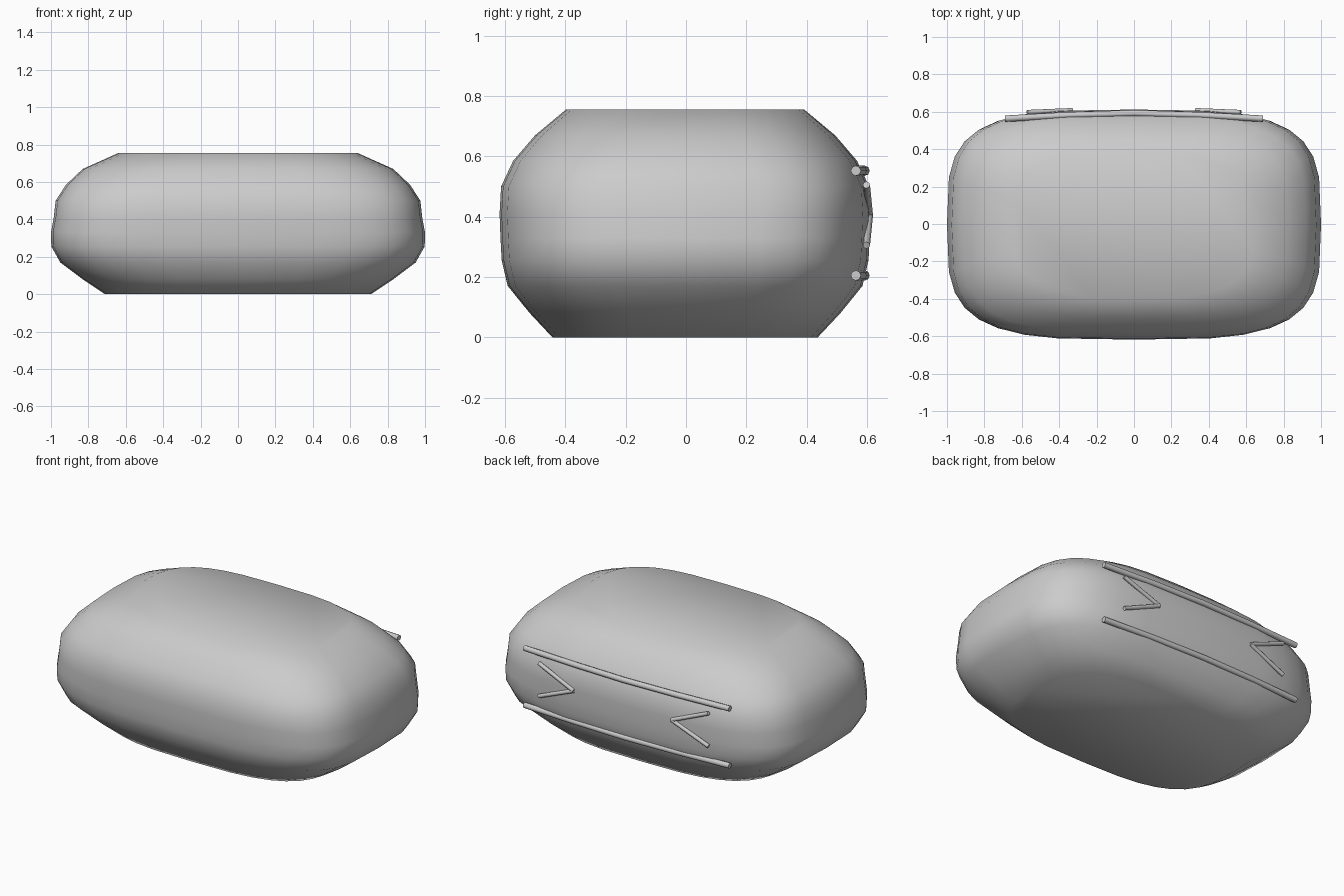
import bpy, bmesh, math

if "Cube" in bpy.data.objects:
    bpy.data.objects.remove(bpy.data.objects["Cube"])

def spow(v, p):
    return math.copysign(abs(v) ** p, v)

# Body: stacked rounded-rectangle rings (z, half x, half y, squareness)
RINGS = [(0.0, 0.71, 0.44, 3.2), (0.08, 0.83, 0.515, 3.4), (0.17, 0.95, 0.588, 3.6),
         (0.255, 0.998, 0.608, 3.7), (0.33, 1.0, 0.612, 3.7), (0.41, 0.985, 0.615, 3.7),
         (0.50, 0.975, 0.61, 3.7), (0.585, 0.92, 0.57, 3.6), (0.67, 0.83, 0.497, 3.4),
         (0.755, 0.64, 0.395, 3.2)]
N = 32
bm = bmesh.new()
rows = []
for z, a, b, n in RINGS:
    row = []
    for i in range(N):
        t = 2 * math.pi * i / N
        row.append(bm.verts.new((a * spow(math.cos(t), 2 / n),
                                 b * spow(math.sin(t), 2 / n) - 0.003, z)))
    rows.append(row)
for lo, hi in zip(rows, rows[1:]):
    for i in range(N):
        j = (i + 1) % N
        bm.faces.new((lo[i], lo[j], hi[j], hi[i]))
bm.faces.new(rows[0][::-1])
bm.faces.new(rows[-1])
for f in bm.faces:
    f.smooth = True
mesh = bpy.data.meshes.new("body")
bm.to_mesh(mesh)
bm.free()
bpy.context.collection.objects.link(bpy.data.objects.new("body", mesh))

# Round bar following a few points
def bar(name, pts, radius):
    cu = bpy.data.curves.new(name, 'CURVE')
    cu.dimensions = '3D'
    cu.bevel_depth = radius
    cu.bevel_resolution = 2
    cu.use_fill_caps = True
    sp = cu.splines.new('POLY')
    sp.points.add(len(pts) - 1)
    for p, co in zip(sp.points, pts):
        p.co = (*co, 1)
    bpy.context.collection.objects.link(bpy.data.objects.new(name, cu))

# Two long rails across the back
for name, z in (("lower_rail", 0.205), ("upper_rail", 0.552)):
    bar(name, [(-0.69, 0.563, z), (-0.35, 0.582, z), (0, 0.592, z),
               (0.35, 0.582, z), (0.69, 0.563, z)], 0.017)

# Inward-pointing chevron strokes between the rails
for side, s in (("left", -1), ("right", 1)):
    for level, z in (("lower", 0.305), ("upper", 0.505)):
        bar(f"{side}_{level}_chevron_bar",
            [(s * 0.57, 0.598, z), (s * 0.33, 0.608, 0.405)], 0.012)
